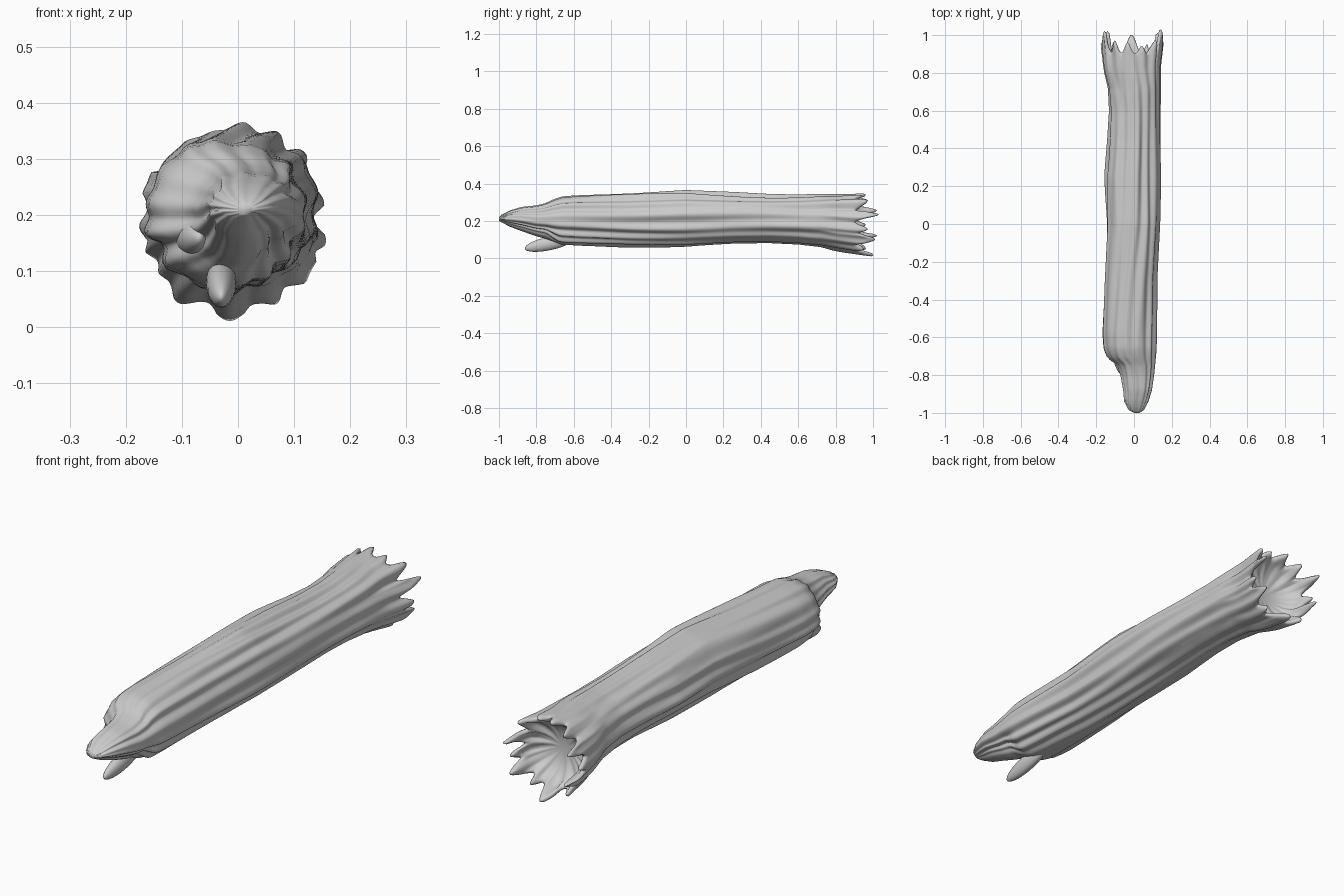
import bpy, bmesh
from math import cos, sin, pi, exp, radians
from mathutils import Vector, noise

if "Cube" in bpy.data.objects:
    bpy.data.objects.remove(bpy.data.objects["Cube"])

# Silhouette of the log along y: (y, x left, x right, z bottom, z top)
PROFILE = [
    (-1.00, 0.00, 0.03, 0.20, 0.22), (-0.985, -0.03, 0.055, 0.19, 0.235),
    (-0.94, -0.055, 0.08, 0.165, 0.26), (-0.88, -0.06, 0.10, 0.14, 0.28),
    (-0.80, -0.075, 0.112, 0.11, 0.29), (-0.745, -0.095, 0.118, 0.095, 0.305),
    (-0.71, -0.145, 0.122, 0.075, 0.325), (-0.66, -0.165, 0.126, 0.062, 0.342),
    (-0.58, -0.172, 0.128, 0.058, 0.348), (-0.30, -0.163, 0.130, 0.056, 0.358),
    (0.00, -0.150, 0.145, 0.06, 0.372), (0.25, -0.160, 0.150, 0.072, 0.36),
    (0.45, -0.145, 0.148, 0.076, 0.348), (0.60, -0.137, 0.148, 0.070, 0.345),
    (0.72, -0.145, 0.152, 0.056, 0.35), (0.82, -0.172, 0.155, 0.026, 0.358),
    (0.90, -0.186, 0.172, 0.004, 0.366)]

# Splinters on the broken back rim: (angle, extra length, half width)
TEETH = [(-10, .07, 8), (18, .13, 8), (45, .07, 9), (72, .04, 7), (100, .06, 8),
         (128, .07, 8), (155, .12, 8), (182, .06, 7), (205, .12, 9), (232, .06, 8),
         (268, .10, 12), (300, .05, 6), (328, .11, 10)]
SEG = 160


def extents(y):
    for p, q in zip(PROFILE, PROFILE[1:]):
        if y <= q[0]:
            f = (y - p[0]) / (q[0] - p[0])
            return [a + (b - a) * f for a, b in zip(p[1:], q[1:])]
    return PROFILE[-1][1:]


def angle_gap(a, deg):
    return (a - radians(deg) + pi) % (2 * pi) - pi


def tooth(a):
    return max(h * exp(-(angle_gap(a, d) / radians(w)) ** 2) for d, h, w in TEETH)


def bark(a, y):
    """Long wandering grooves, 0 on the ridges and up to 1 in the furrows."""
    tw = a + 0.10 * sin(2.2 * y + 1)
    n = noise.noise(Vector((3.4 * cos(tw), 3.4 * sin(tw), 1.6 * y)))
    wave = 0.5 + 0.5 * cos(14 * tw + 2.5 * noise.noise(Vector((cos(a), sin(a), y * 1.3 + 5))))
    return min(1, max(0, 0.35 * wave + 0.32 + 0.6 * n))


def point(a, y, scale=1.0):
    xl, xr, zb, zt = extents(y)
    cx, cz = (xl + xr) / 2, (zb + zt) / 2
    r = 1.0 - 0.15 * bark(a, y)
    if y > 0.7:                                   # gaps between the teeth sink in
        r -= 0.10 * (y - 0.7) / 0.2 * (1 - min(1, tooth(a) / 0.06))
    if y < -0.68:                                 # broken-out lower right corner
        r -= 0.28 * min(1, (-0.68 - y) / 0.07) * exp(-(angle_gap(a, -50) / 0.5) ** 2)
    r *= scale
    return Vector((cx + cos(a) * r * (xr - xl) / 2, y, cz + sin(a) * r * (zt - zb) / 2))


bm = bmesh.new()
angles = [2 * pi * i / SEG for i in range(SEG)]
rings = []
# Outer bark, from the tapered broken tip to the toothed rim
ys = [-1, -.995, -.985, -.965] + [-0.94 + 0.0184 * i for i in range(101)]
for y in ys:
    w = max(0, min(1, (y - 0.78) / 0.12)) ** 1.5
    rings.append([bm.verts.new(point(a, y) + Vector((0, w * (tooth(a) - 0.01), 0))) for a in angles])
# Rounded rim and hollow bowl inside the back end
for scale, yoff, w in [(.97, .012, 1.0), (.91, .010, .95), (.86, 0, .65), (.82, -.01, .28),
                       (.76, -.025, .06), (.6, -.045, 0), (.4, -.06, 0), (.15, -.065, 0)]:
    ring = []
    for a in angles:
        p = point(a, 0.90, scale)
        p.y += yoff + w * (tooth(a) - 0.01)
        ring.append(bm.verts.new(p))
    rings.append(ring)
for lo, hi in zip(rings, rings[1:]):
    for i in range(SEG):
        j = (i + 1) % SEG
        bm.faces.new((lo[i], lo[j], hi[j], hi[i]))
bm.faces.new(rings[0])
bm.faces.new(rings[-1])
bmesh.ops.recalc_face_normals(bm, faces=bm.faces)
for f in bm.faces:
    f.smooth = True
mesh = bpy.data.meshes.new("log")
bm.to_mesh(mesh)
bm.free()
bpy.context.collection.objects.link(bpy.data.objects.new("log", mesh))


def splinter(name, loc, size, tilt):
    bpy.ops.mesh.primitive_uv_sphere_add(segments=24, ring_count=14, location=loc,
                                         rotation=[radians(t) for t in tilt])
    ob = bpy.context.object
    ob.name = name
    ob.scale = size
    bpy.ops.object.shade_smooth()


# Loose splinters around the broken front end
splinter("lower_splinter", (-0.03, -0.73, 0.08), (0.027, 0.135, 0.036), (12, 0, 0))
splinter("tip_splinter", (-0.03, -0.87, 0.21), (0.022, 0.10, 0.03), (0, 0, 0))
splinter("left_splinter", (-0.085, -0.71, 0.16), (0.025, 0.085, 0.03), (0, 0, 12))
